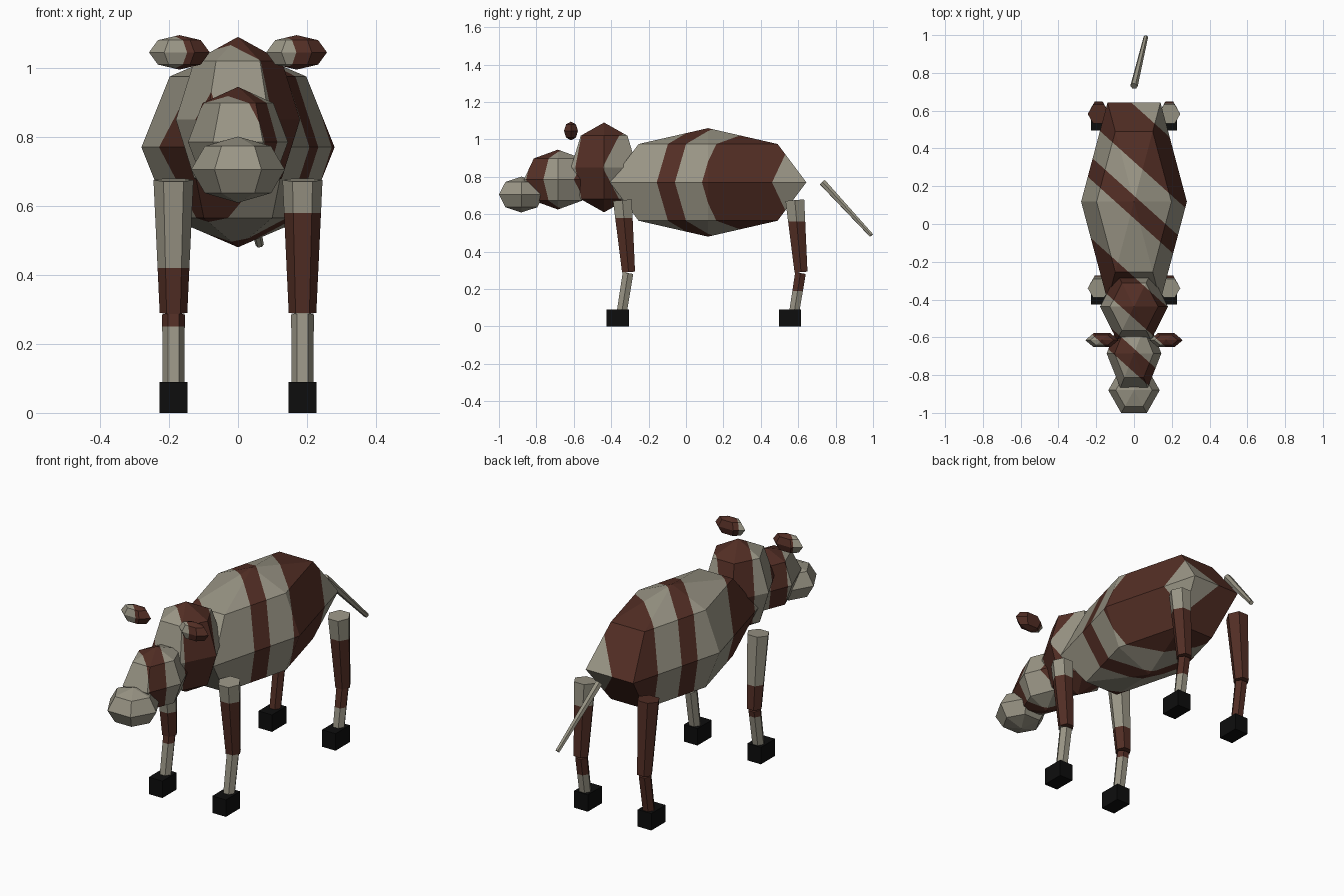
import bpy, bmesh, math
from mathutils import Vector, Matrix

if "Cube" in bpy.data.objects:
    bpy.data.objects.remove(bpy.data.objects["Cube"])


def material(name, color):
    m = bpy.data.materials.new(name)
    m.diffuse_color = (*color, 1)
    m.use_nodes = True
    m.node_tree.nodes["Principled BSDF"].inputs["Base Color"].default_value = m.diffuse_color
    return m


CREAM = material("grey_cream", (0.32, 0.30, 0.235))
BROWN = material("brown", (0.085, 0.027, 0.018))
BLACK = material("hoof_black", (0.004, 0.004, 0.004))

# Diagonal hide stripes, measured along y + 0.9 x
STRIPE_AXIS = Vector((0.9, 1, 0))
STRIPES = [(0.33, 0.63), (0.03, 0.15), (-0.50, -0.28), (-0.785, -0.66)]


def vertex_to_x(bm):
    """Turn a round primitive so that one of its corners lies on the x axis."""
    v = max(bm.verts, key=lambda v: v.co.xy.length).co
    bm.transform(Matrix.Rotation(-math.atan2(v.y, v.x), 4, 'Z'))


def paint(bm, axis, bands):
    """Cut the surface along planes and make the bands between them brown."""
    for band in bands:
        for d in band:
            bmesh.ops.bisect_plane(bm, geom=bm.verts[:] + bm.edges[:] + bm.faces[:],
                                   plane_co=axis * (d / axis.length_squared), plane_no=axis)
    for f in bm.faces:
        d = f.calc_center_median().dot(axis)
        f.material_index = int(any(lo < d < hi for lo, hi in bands))


def finish(bm, name, mats):
    bmesh.ops.recalc_face_normals(bm, faces=bm.faces[:])
    me = bpy.data.meshes.new(name)
    bm.to_mesh(me)
    bm.free()
    for m in mats:
        me.materials.append(m)
    ob = bpy.data.objects.new(name, me)
    bpy.context.collection.objects.link(ob)
    return ob


def ball(name, center, radii, bands=()):
    """Six-sided, four-ring ellipsoid."""
    bm = bmesh.new()
    bmesh.ops.create_uvsphere(bm, u_segments=6, v_segments=4, radius=1)
    vertex_to_x(bm)
    bm.transform(Matrix.Translation(center) @ Matrix.Diagonal((*radii, 1)))
    paint(bm, STRIPE_AXIS, bands)
    finish(bm, name, [CREAM, BROWN])


def limb(name, low, high, r_low, r_high, bands=()):
    """Six-sided tapered rod between two points, painted by height."""
    low, high = Vector(low), Vector(high)
    axis = high - low
    bm = bmesh.new()
    bmesh.ops.create_cone(bm, cap_ends=True, segments=6, radius1=r_low,
                          radius2=r_high, depth=axis.length)
    vertex_to_x(bm)
    turn = Vector((0, 0, 1)).rotation_difference(axis).to_matrix().to_4x4()
    bm.transform(Matrix.Translation((low + high) / 2) @ turn)
    paint(bm, Vector((0, 0, 1)), bands)
    finish(bm, name, [CREAM, BROWN])


# Body, neck, head, muzzle
ball("body", (0, 0.118, 0.77), (0.28, 0.607, 0.29), STRIPES)
ball("neck", (0, -0.438, 0.85), (0.18, 0.204, 0.24), STRIPES)
ball("head", (0, -0.685, 0.785), (0.145, 0.21, 0.16), STRIPES)
ball("muzzle", (0, -0.88, 0.705), (0.136, 0.139, 0.096))

# Ears
for side, s in (("left", -1), ("right", 1)):
    ball(side + "_ear", (s * 0.17, -0.615, 1.045), (0.088, 0.043, 0.05), STRIPES)

# Legs: brown height band for each
LEGS = [("front_right", 1, 0, (0.29, 0.58)), ("front_left", -1, 0, (0.25, 0.42)),
        ("back_right", 1, 0.922, (0.19, 0.56)), ("back_left", -1, 0.922, (-1, 2))]
for name, s, dy, band in LEGS:
    x = s * 0.187
    limb(name + "_upper_leg", (x, -0.307 + dy, 0.29), (x, -0.34 + dy, 0.675),
         0.04, 0.058, [band])
    limb(name + "_lower_leg", (x, -0.346 + dy, 0.06), (x, -0.31 + dy, 0.285),
         0.031, 0.033, [band])
    # Hoof
    bm = bmesh.new()
    bmesh.ops.create_cube(bm, size=1)
    bm.transform(Matrix.Translation((x, -0.366 + dy, 0.045))
                 @ Matrix.Diagonal((0.08, 0.12, 0.09, 1)))
    finish(bm, name + "_hoof", [BLACK])

# Tail
limb("tail", (0.063, 0.991, 0.487), (0, 0.73, 0.77), 0.012, 0.02)
